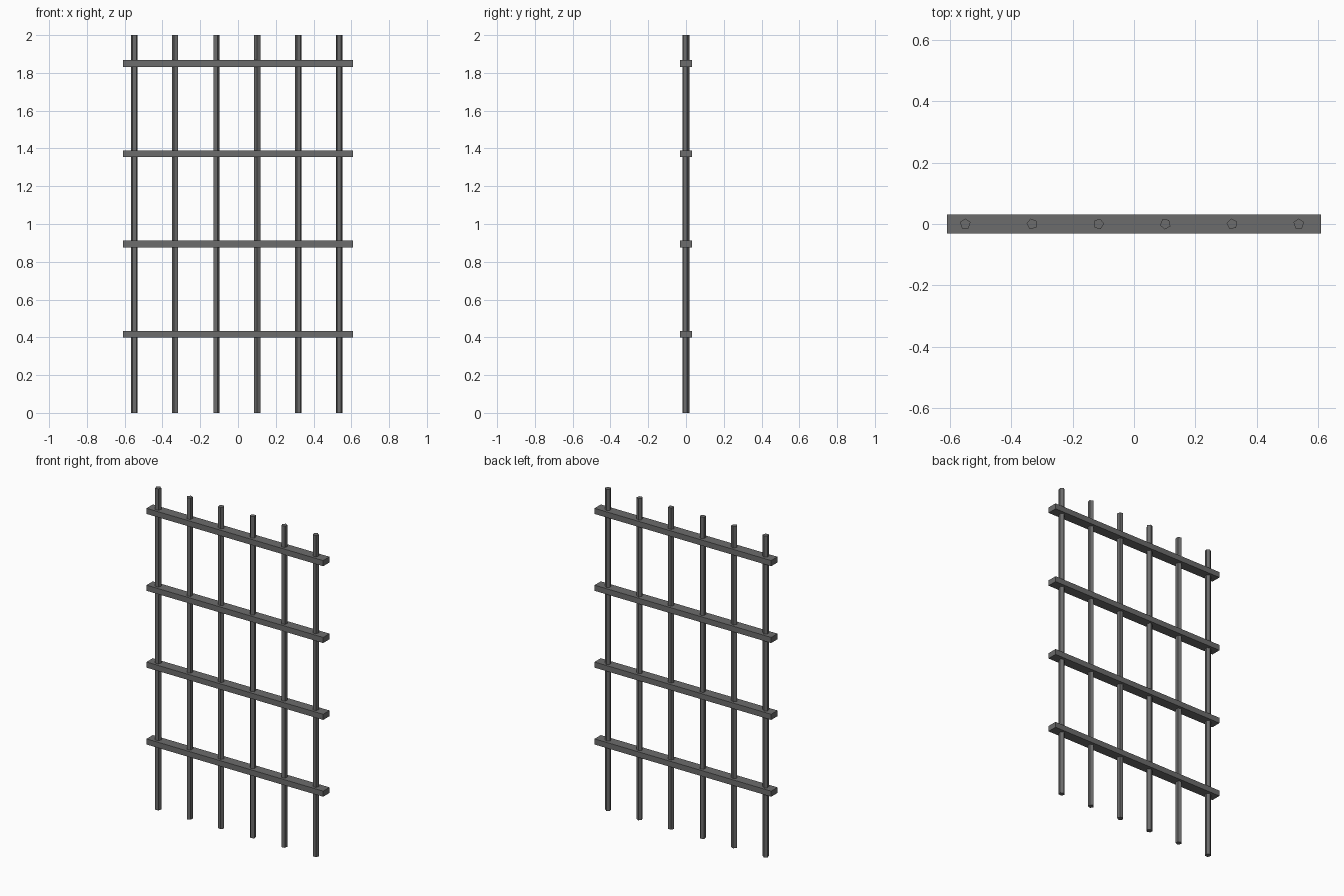
import bpy
import math

# Remove the default cube
cube = bpy.data.objects.get("Cube")
if cube:
    bpy.data.objects.remove(cube, do_unlink=True)

# Dark iron material
iron = bpy.data.materials.new("dark_iron")
iron.use_nodes = True
colour = (0.15, 0.15, 0.15, 1)
iron.diffuse_color = colour
iron.node_tree.nodes["Principled BSDF"].inputs["Base Color"].default_value = colour


def finish(name):
    obj = bpy.context.object
    obj.name = name
    obj.data.materials.append(iron)
    return obj


# Upright five-sided rods, each turned a little differently
turns = [0, 15, -15, 30, 10, 0]
for i, turn in enumerate(turns):
    bpy.ops.mesh.primitive_cylinder_add(
        vertices=5, radius=0.018, depth=2,
        location=(-0.549 + i * 0.217, 0, 1),
        rotation=(0, 0, math.radians(turn)))
    finish(f"upright_rod_{i + 1}")

# Flat crossbars that the rods pass through
for i in range(4):
    bpy.ops.mesh.primitive_cube_add(size=1, location=(0, 0, 0.416 + i * 0.478))
    bar = finish(f"crossbar_{i + 1}")
    bar.scale = (1.216, 0.062, 0.035)
